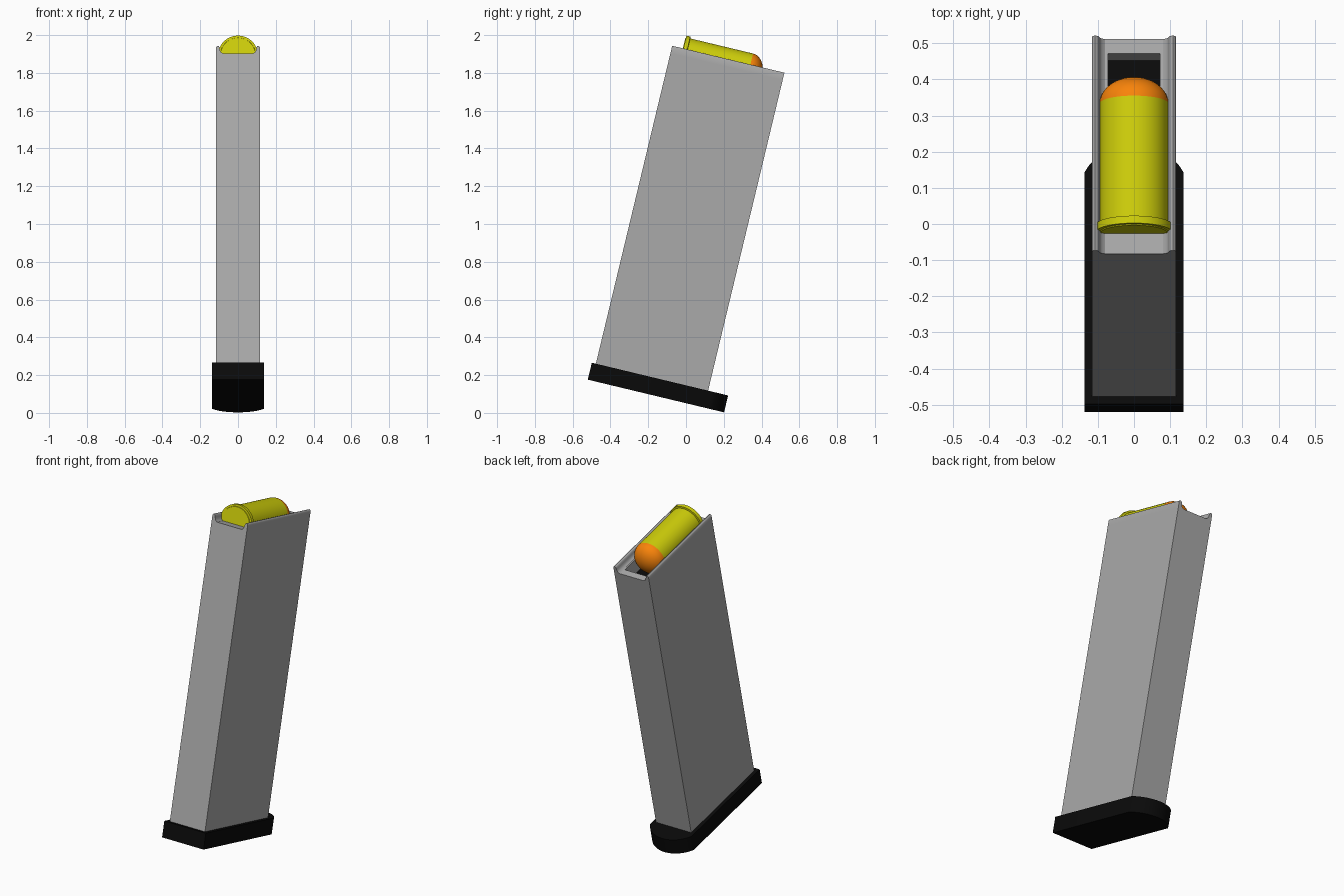
import bpy, bmesh, math
from mathutils import Matrix

if "Cube" in bpy.data.objects:
    bpy.data.objects.remove(bpy.data.objects["Cube"])

# Everything is built upright, then leaned forward by this frame
TILT = Matrix.Translation((0, -0.52, 0.176)) @ Matrix.Rotation(math.radians(-13.5), 4, 'X')


def material(name, rgb):
    m = bpy.data.materials.new(name)
    m.diffuse_color = (*rgb, 1)
    m.use_nodes = True
    m.node_tree.nodes["Principled BSDF"].inputs["Base Color"].default_value = m.diffuse_color
    return m


def finish(name, bm, mat, smooth=False):
    bmesh.ops.recalc_face_normals(bm, faces=bm.faces)
    me = bpy.data.meshes.new(name)
    bm.to_mesh(me)
    bm.free()
    ob = bpy.data.objects.new(name, me)
    bpy.context.collection.objects.link(ob)
    ob.matrix_world = TILT
    me.materials.append(mat)
    if smooth:
        bpy.ops.object.select_all(action='DESELECT')
        ob.select_set(True)
        bpy.context.view_layer.objects.active = ob
        bpy.ops.object.shade_smooth_by_angle(angle=math.radians(40))
    return ob


def prism(points, vec):
    """Closed outline pushed along vec; returns the mesh and the far cap."""
    bm = bmesh.new()
    face = bm.faces.new([bm.verts.new(p) for p in points])
    res = bmesh.ops.extrude_face_region(bm, geom=[face], use_keep_orig=True)
    verts = [g for g in res['geom'] if isinstance(g, bmesh.types.BMVert)]
    cap = [g for g in res['geom'] if isinstance(g, bmesh.types.BMFace) and all(v in verts for v in g.verts)][0]
    bmesh.ops.translate(bm, verts=verts, vec=vec)
    return bm, cap


def rect(hx, y0, y1, z):
    return [(-hx, y0, z), (hx, y0, z), (hx, y1, z), (-hx, y1, z)]


def lathe(name, profile, mat, y0, z0, steps=48):
    """Profile of (radius, distance) turned about the cartridge axis."""
    bm = bmesh.new()
    vs = [bm.verts.new((r, y0 + d, z0)) for r, d in profile]
    es = [bm.edges.new(p) for p in zip(vs, vs[1:])]
    bmesh.ops.spin(bm, geom=vs + es, cent=(0, y0, z0), axis=(0, 1, 0),
                   angle=math.tau, steps=steps)
    bmesh.ops.remove_doubles(bm, verts=bm.verts, dist=1e-5)
    return finish(name, bm, mat, True)


black = material("black_plastic", (0.003, 0.003, 0.003))
steel = material("grey_steel", (0.4, 0.4, 0.4))
brass = material("brass", (0.62, 0.62, 0.003))
copper = material("copper", (0.95, 0.23, 0.003))

W, BACK, FRONT, WALL_TOP = 0.116, 0.022, 0.633, 1.782
WELL_X, WELL_BACK, WELL_FRONT = 0.072, 0.1, 0.592

# Base plate with a rounded front
R, half = 0.155, 0.137
a0 = math.asin(half / R)
outline = [(-half, 0, 0), (half, 0, 0)]
for i in range(17):
    a = a0 - 2 * a0 * i / 16
    outline.append((R * math.sin(a), 0.742 - R + R * math.cos(a), 0))
bm, _ = prism(outline, (0, 0, 0.092))
finish("base_plate", bm, black, True)

# Body with an open well in its top
bm, top = prism(rect(W, BACK, FRONT, 0.085), (0, 0, WALL_TOP - 0.085))
bmesh.ops.inset_region(bm, faces=[top], thickness=0.03, use_even_offset=True)
mid = (BACK + FRONT) / 2
for v in top.verts:
    v.co.x = math.copysign(WELL_X, v.co.x)
    v.co.y = WELL_BACK if v.co.y < mid else WELL_FRONT
well = bmesh.ops.extrude_face_region(bm, geom=[top])
bmesh.ops.translate(bm, vec=(0, 0, -0.12),
                    verts=[g for g in well['geom'] if isinstance(g, bmesh.types.BMVert)])
if top.is_valid:
    bmesh.ops.delete(bm, geom=[top], context='FACES_ONLY')
finish("magazine_body", bm, steel)

# Follower in the well
bm, _ = prism(rect(WELL_X, WELL_BACK, WELL_FRONT, WALL_TOP - 0.119), (0, 0, 0.036))
finish("follower", bm, black)

# Feed lips along both upper edges
LIP = [(W, 0), (W, 0.032), (0.113, 0.038), (0.108, 0.041), (0.102, 0.039),
       (0.098, 0.033), (0.0965, 0.024), (0.094, 0.014), (0.089, 0.006), (0.08, 0)]
for side, s in (("left", -1), ("right", 1)):
    bm, _ = prism([(s * x, BACK, WALL_TOP + z) for x, z in LIP],
                  (0, FRONT - BACK, 0))
    finish("feed_lip_" + side, bm, steel, True)

# Top cartridge: rimmed case and domed bullet
AXIS_Y, AXIS_Z = 0.08, 1.788
lathe("cartridge_case", [(0, 0), (0.092, 0), (0.0935, 0.003), (0.105, 0.003), (0.105, 0.024),
                         (0.095, 0.026), (0.095, 0.368), (0.09, 0.368)], brass, AXIS_Y, AXIS_Z)
dome = [(0.095 * math.cos(t), 0.368 + 0.072 * math.sin(t))
        for t in (math.pi / 2 * i / 10 for i in range(11))]
lathe("bullet", dome, copper, AXIS_Y, AXIS_Z)
